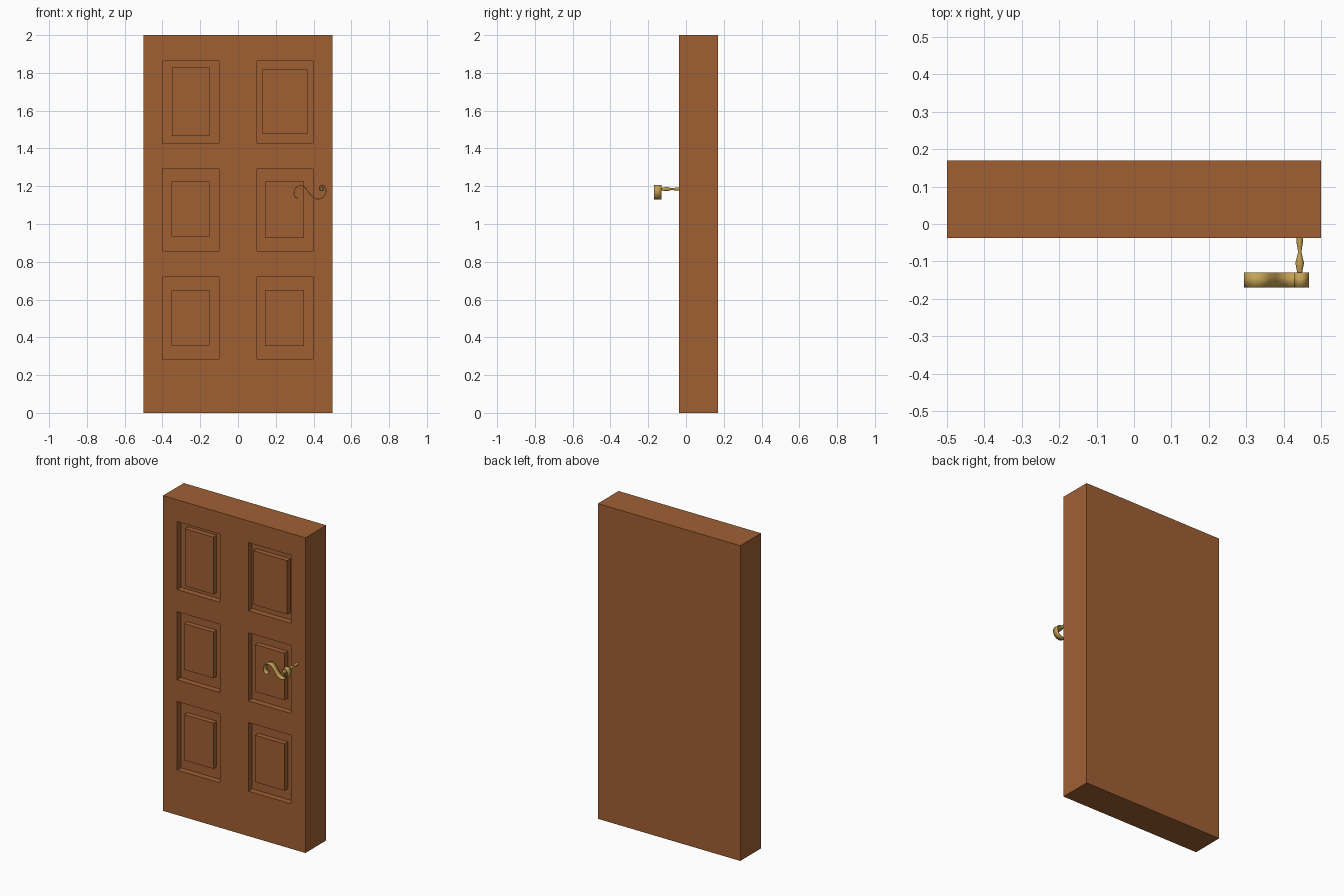
import bpy, bmesh, math
from mathutils import Vector

if "Cube" in bpy.data.objects:
    bpy.data.objects.remove(bpy.data.objects["Cube"])


def material(name, rgb):
    m = bpy.data.materials.new(name)
    m.diffuse_color = (*rgb, 1)
    m.use_nodes = True
    m.node_tree.nodes["Principled BSDF"].inputs["Base Color"].default_value = m.diffuse_color
    return m


WOOD = material("brown_wood", (0.352, 0.117, 0.034))
BRASS = material("brass", (0.56, 0.36, 0.09))


def add_object(name, bm, mat):
    bmesh.ops.recalc_face_normals(bm, faces=bm.faces)
    mesh = bpy.data.meshes.new(name)
    bm.to_mesh(mesh)
    bm.free()
    mesh.materials.append(mat)
    ob = bpy.data.objects.new(name, mesh)
    bpy.context.collection.objects.link(ob)
    return ob


def box_bm(x0, x1, y0, y1, z0, z1):
    bm = bmesh.new()
    bmesh.ops.create_cube(bm, size=1)
    for v in bm.verts:
        v.co = ((x0 + x1) / 2 + v.co.x * (x1 - x0),
                (y0 + y1) / 2 + v.co.y * (y1 - y0),
                (z0 + z1) / 2 + v.co.z * (z1 - z0))
    return bm


# Door slab with six recesses sunk into its front
FRONT, BACK, DEPTH = -0.038, 0.17, 0.038
COLS = [(-0.4, -0.1), (0.1, 0.4)]
ROWS = [(0.285, 0.72), (0.858, 1.29), (1.43, 1.862)]
bm = box_bm(-0.5, 0.5, FRONT, BACK, 0, 2)
cuts = [((x, 0, 0), (1, 0, 0)) for c in COLS for x in c]
cuts += [((0, 0, z), (0, 0, 1)) for r in ROWS for z in r]
for co, no in cuts:
    bmesh.ops.bisect_plane(bm, geom=bm.verts[:] + bm.edges[:] + bm.faces[:],
                           plane_co=co, plane_no=no)
bm.normal_update()
recess = []
for f in bm.faces:
    c = f.calc_center_median()
    if f.normal.y < -0.9 and any(a < c.x < b for a, b in COLS) and any(a < c.z < b for a, b in ROWS):
        recess.append(f)
bmesh.ops.inset_individual(bm, faces=recess, thickness=0.0, depth=-DEPTH)
add_object("door_slab", bm, WOOD)

# Raised panels inside the recesses
PANELS = {
    "top_left": (-0.35, -0.15, 1.465, 1.828),
    "top_right": (0.13, 0.368, 1.476, 1.817),
    "middle_left": (-0.353, -0.15, 0.933, 1.225),
    "middle_right": (0.143, 0.35, 0.927, 1.225),
    "bottom_left": (-0.353, -0.15, 0.358, 0.648),
    "bottom_right": (0.143, 0.35, 0.353, 0.65),
}
for name, (x0, x1, z0, z1) in PANELS.items():
    add_object("panel_" + name, box_bm(x0, x1, FRONT + 0.005, 0.01, z0, z1), WOOD)

# Turned handle stem: (y, radius) profile spun around the y axis
STEM = [(-0.036, 0.008), (-0.05, 0.0085), (-0.065, 0.006), (-0.075, 0.0045),
        (-0.09, 0.008), (-0.104, 0.0115), (-0.118, 0.009), (-0.132, 0.006)]
SX, SZ, N = 0.443, 1.185, 16
bm = bmesh.new()
rings = [[bm.verts.new((SX + r * math.cos(2 * math.pi * i / N), y,
                        SZ + r * math.sin(2 * math.pi * i / N))) for i in range(N)]
         for y, r in STEM]
for a, b in zip(rings, rings[1:]):
    for i in range(N):
        j = (i + 1) % N
        bm.faces.new((a[i], a[j], b[j], b[i]))
bm.faces.new(rings[0])
bm.faces.new(rings[-1])
stem = add_object("handle_stem", bm, BRASS)

# Scrolled lever: thin ribbon following an S path in x, z
PATH = [(0.318, 1.134), (0.302, 1.145), (0.296, 1.165), (0.304, 1.19), (0.325, 1.203),
        (0.35, 1.197), (0.37, 1.175), (0.388, 1.15), (0.412, 1.134), (0.44, 1.135),
        (0.46, 1.153), (0.466, 1.178), (0.457, 1.2), (0.44, 1.204), (0.43, 1.192),
        (0.434, 1.178), (0.446, 1.177)]
pts = [Vector(p) for p in PATH]
ext = [pts[0] * 2 - pts[1]] + pts + [pts[-1] * 2 - pts[-2]]
smooth = []
for i in range(len(pts) - 1):
    a, b, c, d = ext[i:i + 4]
    for k in range(4):
        t = k / 4
        smooth.append(0.5 * (2 * b + (c - a) * t + (2 * a - 5 * b + 4 * c - d) * t ** 2
                             + (3 * b - a - 3 * c + d) * t ** 3))
smooth.append(pts[-1])
bm = bmesh.new()
sides = [[bm.verts.new((p.x, y, p.y)) for p in smooth] for y in (-0.17, -0.13)]
for i in range(len(smooth) - 1):
    bm.faces.new((sides[0][i], sides[0][i + 1], sides[1][i + 1], sides[1][i]))
lever = add_object("handle_lever", bm, BRASS)
mod = lever.modifiers.new("thickness", 'SOLIDIFY')
mod.thickness = 0.004
mod.offset = 0

# Smooth the handle, keeping sharp edges
for ob in (stem, lever):
    bpy.ops.object.select_all(action='DESELECT')
    ob.select_set(True)
    bpy.context.view_layer.objects.active = ob
    bpy.ops.object.shade_smooth_by_angle(angle=math.radians(40))
